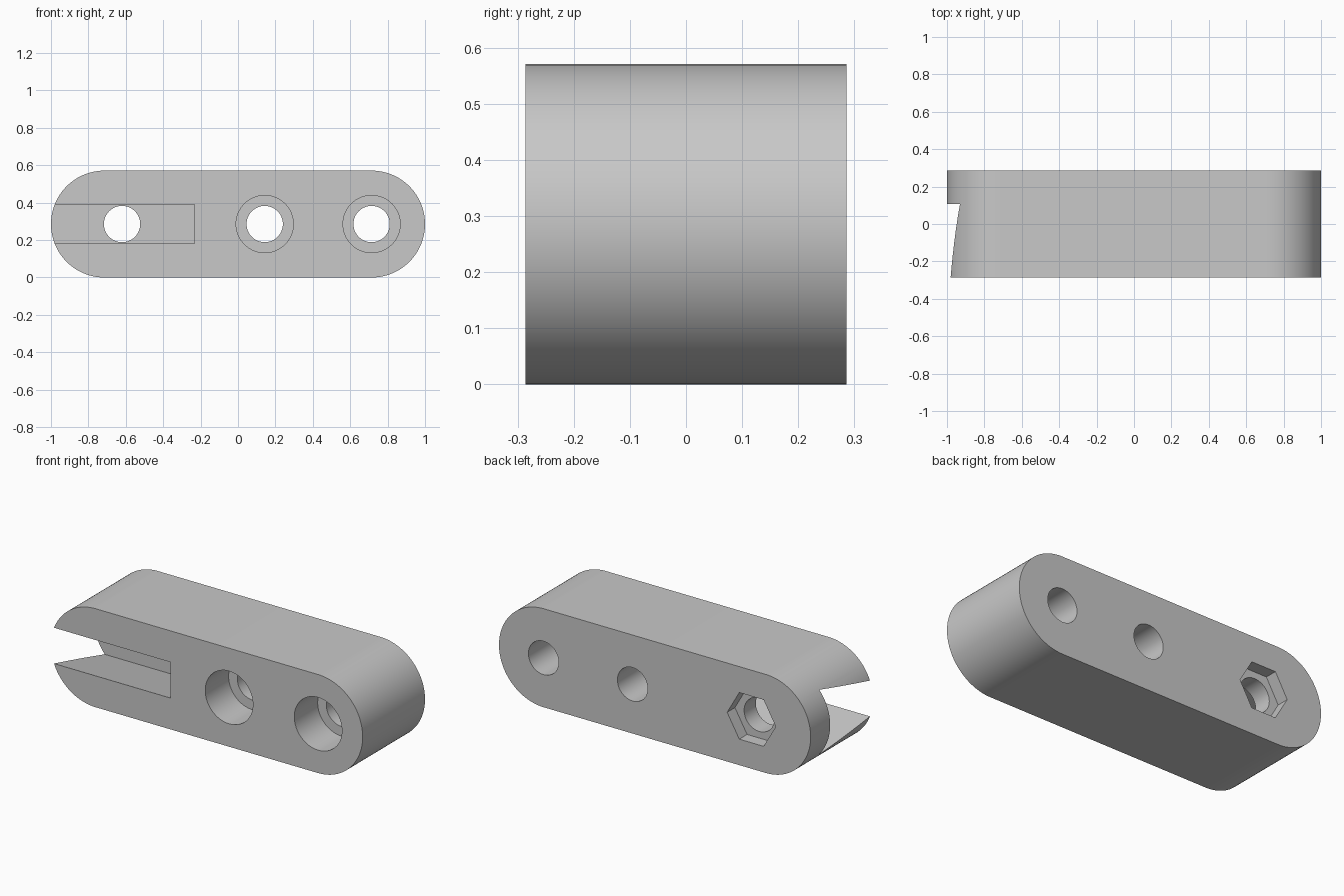
import bpy
import bmesh
from math import cos, sin, pi, radians

MM = 2 / 56          # model is 56 x 16 x 16 design units
R = 8 * MM           # half thickness and end radius
BACK, FRONT = R, -R
OVER = 0.05          # cutter overshoot

cube = bpy.data.objects.get("Cube")
if cube:
    bpy.data.objects.remove(cube, do_unlink=True)

grey = bpy.data.materials.new("light grey")
grey.use_nodes = True
colour = (0.58, 0.58, 0.58, 1)
grey.diffuse_color = colour
grey.node_tree.nodes["Principled BSDF"].inputs["Base Color"].default_value = colour


def loft(name, ring_a, ring_b):
    """Closed solid between two rings of 3D points."""
    bm = bmesh.new()
    a = [bm.verts.new(p) for p in ring_a]
    b = [bm.verts.new(p) for p in ring_b]
    n = len(a)
    bm.faces.new(a)
    bm.faces.new(b[::-1])
    for i in range(n):
        j = (i + 1) % n
        bm.faces.new((a[j], a[i], b[i], b[j]))
    bmesh.ops.recalc_face_normals(bm, faces=bm.faces)
    mesh = bpy.data.meshes.new(name)
    bm.to_mesh(mesh)
    bm.free()
    obj = bpy.data.objects.new(name, mesh)
    bpy.context.collection.objects.link(obj)
    obj.data.materials.append(grey)
    return obj


def prism(name, x, radius, y0, y1, sides=64):
    """Regular prism along y, at the mid height of the bar."""
    ring = [(x + radius * cos(2 * pi * i / sides), R + radius * sin(2 * pi * i / sides))
            for i in range(sides)]
    return loft(name, [(u, y0, v) for u, v in ring], [(u, y1, v) for u, v in ring])


def cut(target, cutter):
    mod = target.modifiers.new(cutter.name, 'BOOLEAN')
    mod.operation = 'DIFFERENCE'
    mod.solver = 'EXACT'
    mod.object = cutter
    bpy.context.view_layer.objects.active = target
    bpy.ops.object.modifier_apply(modifier=mod.name)
    bpy.data.objects.remove(cutter, do_unlink=True)


# Bar with rounded ends
outline = []
STEPS = 48
for side, start in ((1, -pi / 2), (-1, pi / 2)):
    for i in range(STEPS + 1):
        t = start + pi * i / STEPS
        outline.append((side * (1 - R) + R * cos(t), R + R * sin(t)))
bar = loft("slotted_bar", [(x, FRONT, z) for x, z in outline],
           [(x, BACK, z) for x, z in outline])

# Dovetail slot, open to the front and the right end, wider inside
slot_back, half_front, half_back = 3 * MM, 0.104, 0.187
slope = (half_back - half_front) / (slot_back - FRONT)
half_out = half_front - slope * OVER
section = [(FRONT - OVER, R - half_out), (slot_back, R - half_back),
           (slot_back, R + half_back), (FRONT - OVER, R + half_out)]
cut(bar, loft("slot_cutter", [(-1 - OVER, y, z) for y, z in section],
              [(-0.232, y, z) for y, z in section]))

# Two counterbored bolt holes
for x in (4 * MM, 20 * MM):
    cut(bar, prism("bore_cutter", x, 0.153, FRONT - OVER, FRONT + 6 * MM))
    cut(bar, prism("hole_cutter", x, 0.097, FRONT - OVER, BACK + OVER))

# Hole through the slot floor with a hexagonal nut pocket behind
NUT_X = -0.62
cut(bar, prism("nut_cutter", NUT_X, 0.156, BACK - 2 * MM, BACK + OVER, 6))
cut(bar, prism("hole_cutter", NUT_X, 0.097, 0, BACK + OVER))

# Smooth curves, sharp edges
bpy.ops.object.select_all(action='DESELECT')
bar.select_set(True)
bpy.context.view_layer.objects.active = bar
bpy.ops.object.shade_smooth_by_angle(angle=radians(30))
